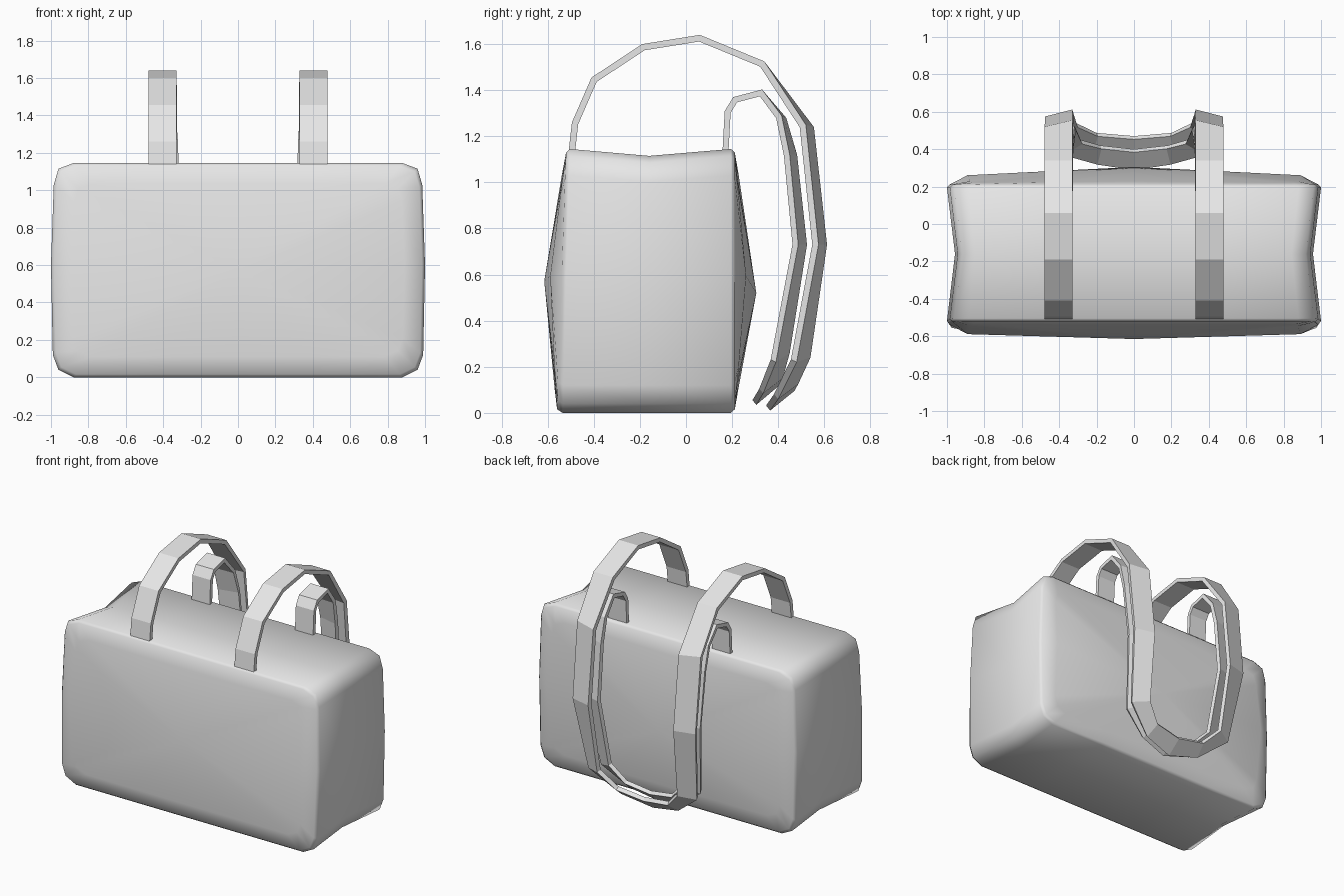
import bpy, bmesh

cube = bpy.data.objects.get("Cube")
if cube:
    bpy.data.objects.remove(cube, do_unlink=True)

grey = bpy.data.materials.new("light_grey_fabric")
grey.use_nodes = True
grey.diffuse_color = (0.8, 0.8, 0.8, 1)
grey.node_tree.nodes["Principled BSDF"].inputs["Base Color"].default_value = (0.8, 0.8, 0.8, 1)


def finish(bm, name):
    me = bpy.data.meshes.new(name)
    bm.to_mesh(me)
    bm.free()
    me.materials.append(grey)
    ob = bpy.data.objects.new(name, me)
    bpy.context.collection.objects.link(ob)
    return ob


# Bag body: rounded outline lofted from front to back, with padded panels
MID = 0.572
half = [(0, 1.145), (0.45, 1.145), (0.88, 1.145), (0.96, 1.115), (0.985, 1.03),
        (1.0, 0.6), (0.99, 0.12), (0.96, 0.04), (0.88, 0.0), (0.45, 0.0), (0, 0.0)]
outline = half + [(-x, z) for x, z in half[-2:0:-1]]


def tent(z):
    return max(0, 1 - abs(z - MID) / MID)


def front_y(x, z):
    return -0.52 - 0.04 * (1 - z / 1.145) - 0.075 * tent(z) * (1 - 0.35 * abs(x))


def back_y(x, z):
    return 0.21 + 0.095 * tent(z) * (1 - 0.5 * abs(x))


def inset(p, d):
    return p[0] * (1 - d), MID + (p[1] - MID) * (1 - d / MID)


def add_ring(bm, d, y_rule):
    pts = [inset(p, d) for p in outline]
    return [bm.verts.new((x, y_rule(x, z), z)) for x, z in pts]


bm = bmesh.new()
rings = [
    add_ring(bm, 0.11, front_y),
    add_ring(bm, 0.016, lambda x, z: -0.52 - 0.04 * (1 - z / 1.145)),
    add_ring(bm, 0.0, lambda x, z: -0.505 - 0.03 * (1 - z / 1.145)),
    add_ring(bm, 0.0, lambda x, z: -0.16),
    add_ring(bm, 0.0, lambda x, z: 0.195),
    add_ring(bm, 0.016, lambda x, z: 0.212),
    add_ring(bm, 0.11, back_y),
]
# Sagging waist halfway between front and back
for v in rings[3]:
    v.co.x *= 0.957
    if v.co.z > MID:
        v.co.z -= 0.03 * min(1, (v.co.z - MID) / 0.5)
n = len(outline)
for a, b in zip(rings, rings[1:]):
    for i in range(n):
        j = (i + 1) % n
        bm.faces.new((a[i], a[j], b[j], b[i]))
for ring, co in ((rings[0], (0, -0.615, MID)), (rings[-1], (0, 0.305, 0.52))):
    c = bm.verts.new(co)
    for i in range(n):
        bm.faces.new((ring[i], ring[(i + 1) % n], c))
bmesh.ops.recalc_face_normals(bm, faces=bm.faces)
for f in bm.faces:
    f.smooth = True
finish(bm, "bag_body")


# Straps: ribbon sections (outer edge, inner edge), mirrored and thickened
def strap(name, arch, x_out, x_in, hang, thickness):
    sections = [((x_out, y, z), (x_in, y, z)) for y, z in arch] + hang
    bm = bmesh.new()
    rows = [[bm.verts.new(p) for p in s] for s in sections]
    for (o1, i1), (o2, i2) in zip(rows, rows[1:]):
        bm.faces.new((o1, o2, i2, i1))
    ob = finish(bm, name)
    mirror = ob.modifiers.new("mirror", "MIRROR")
    mirror.use_clip = True
    solid = ob.modifiers.new("thickness", "SOLIDIFY")
    solid.thickness = thickness
    solid.offset = -1
    solid.use_even_offset = True
    return ob


strap("long_strap",
      [(-0.512, 1.11), (-0.495, 1.26), (-0.41, 1.455), (-0.19, 1.60), (0.06, 1.64), (0.34, 1.525)],
      0.478, 0.328,
      [((0.478, 0.52, 1.25), (0.33, 0.555, 1.24)),
       ((0.475, 0.575, 0.73), (0.33, 0.612, 0.73)),
       ((0.42, 0.48, 0.22), (0.31, 0.54, 0.24)),
       ((0.22, 0.40, 0.06), (0.20, 0.487, 0.125)),
       ((0, 0.365, 0.01), (0, 0.47, 0.095))],
      0.028)

strap("short_strap",
      [(0.157, 1.11), (0.168, 1.31), (0.205, 1.37), (0.33, 1.403)],
      0.47, 0.33,
      [((0.465, 0.415, 1.29), (0.325, 0.435, 1.28)),
       ((0.46, 0.45, 1.12), (0.322, 0.482, 1.12)),
       ((0.45, 0.487, 0.73), (0.318, 0.525, 0.73)),
       ((0.385, 0.39, 0.22), (0.285, 0.45, 0.26)),
       ((0.2, 0.335, 0.085), (0.18, 0.42, 0.15)),
       ((0, 0.305, 0.035), (0, 0.40, 0.115))],
      0.026)
